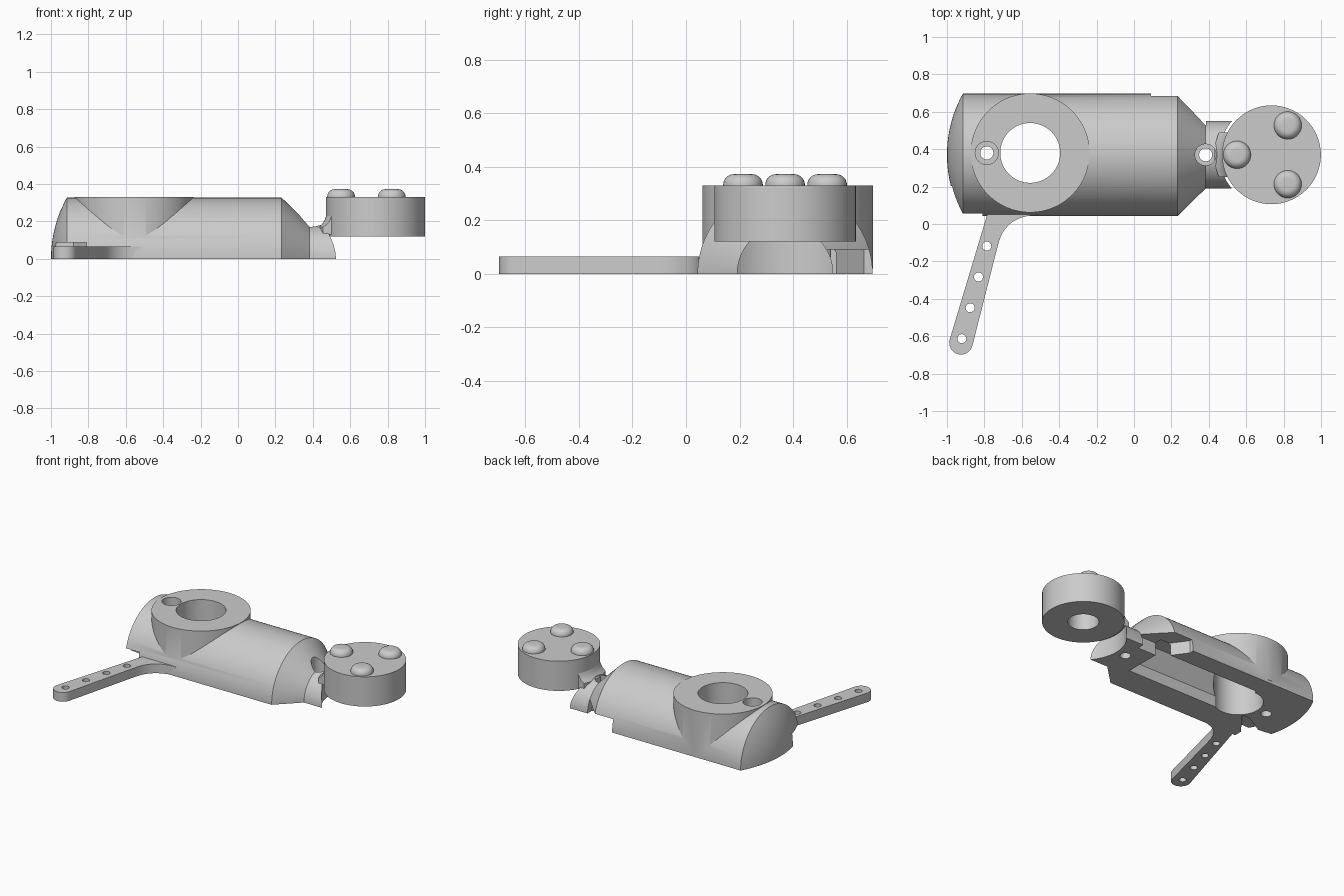
import bpy, bmesh, math
from mathutils import Matrix, Vector

if "Cube" in bpy.data.objects:
    bpy.data.objects.remove(bpy.data.objects["Cube"])

CY = 0.37                      # body axis in y
HUB = (-0.555, 0.38)           # ring centre
DISC = (0.735, CY)             # end disc centre

grey = bpy.data.materials.new("light_grey")
grey.diffuse_color = (0.6, 0.6, 0.6, 1)
grey.use_nodes = True
grey.node_tree.nodes["Principled BSDF"].inputs["Base Color"].default_value = grey.diffuse_color


def make(name, bm):
    bmesh.ops.remove_doubles(bm, verts=bm.verts, dist=1e-5)
    bmesh.ops.recalc_face_normals(bm, faces=bm.faces)
    me = bpy.data.meshes.new(name)
    bm.to_mesh(me)
    bm.free()
    me.materials.append(grey)
    ob = bpy.data.objects.new(name, me)
    bpy.context.collection.objects.link(ob)
    return ob


def cylinder(name, x, y, z0, z1, r, seg=64):
    bm = bmesh.new()
    bmesh.ops.create_cone(bm, cap_ends=True, segments=seg, radius1=r, radius2=r, depth=z1 - z0,
                          matrix=Matrix.Translation((x, y, (z0 + z1) / 2)))
    return make(name, bm)


def box(name, x0, x1, y0, y1, z0, z1):
    bm = bmesh.new()
    m = Matrix.Translation(((x0 + x1) / 2, (y0 + y1) / 2, (z0 + z1) / 2))
    bmesh.ops.create_cube(bm, size=1, matrix=m @ Matrix.Diagonal((x1 - x0, y1 - y0, z1 - z0, 1)))
    return make(name, bm)


def revolve(name, points, centre, axis, seg):
    bm = bmesh.new()
    vs = [bm.verts.new(p) for p in points]
    es = [bm.edges.new(p) for p in zip(vs, vs[1:])]
    bmesh.ops.spin(bm, geom=vs + es, cent=centre, axis=axis, angle=math.tau, steps=seg)
    return make(name, bm)


def prism(name, points, offset):
    bm = bmesh.new()
    f = bm.faces.new([bm.verts.new(p) for p in points])
    new = bmesh.ops.extrude_face_region(bm, geom=[f])["geom"]
    bmesh.ops.translate(bm, vec=offset, verts=[v for v in new if isinstance(v, bmesh.types.BMVert)])
    return make(name, bm)


def plan_prism(name, points, z0, z1):
    return prism(name, [(x, y, z0) for x, y in points], (0, 0, z1 - z0))


def combine(target, tool, op="DIFFERENCE"):
    mod = target.modifiers.new("combine", "BOOLEAN")
    mod.operation, mod.object, mod.solver = op, tool, "EXACT"
    dg = bpy.context.evaluated_depsgraph_get()
    me = bpy.data.meshes.new_from_object(target.evaluated_get(dg))
    target.modifiers.clear()
    target.data = me
    bpy.data.objects.remove(tool)


# Half-round body: domed end, barrel, cone and neck
R, sag = 0.327, 0.085
ball = (R * R + sag * sag) / (2 * sag)
amax = math.asin(R / ball)
prof = []
for i in range(11):
    a = amax * i / 10
    prof.append((-1 + ball * (1 - math.cos(a)), CY, ball * math.sin(a)))
prof += [(0.233, CY, R), (0.383, CY, 0.18), (0.6, CY, 0.18), (0.6, CY, 0)]
body = revolve("body", prof, (0, CY, 0), (1, 0, 0), 96)
combine(body, box("trim", -2, 2, -1, 2, -1, 0))

# Upright ring, and clearance for the end disc
combine(body, cylinder("ring", *HUB, 0.02, 0.33, 0.318, 96), "UNION")
combine(body, cylinder("disc_clearance", *DISC, -0.1, 0.5, 0.278, 96))
combine(body, cylinder("ring_hole", *HUB, -0.1, 0.5, 0.16))

# Underside channel with sloping sides
combine(body, prism("channel", [(-0.56, y, z) for y, z in (
    (0.24, -0.1), (0.56, -0.1), (0.56, 0.08), (0.48, 0.19), (0.32, 0.19), (0.24, 0.08))], (0.8, 0, 0)))

# Lever swing slots at the back and front
combine(body, plan_prism("back_slot", (
    (0.09, 0.9), (0.09, 0.665), (0.21, 0.5), (0.385, 0.5), (0.385, 0.9)), -0.1, 0.09))
combine(body, plan_prism("front_slot", (
    (-1.1, -0.1), (-0.81, -0.1), (-0.81, 0.1), (-0.68, 0.27), (-0.74, 0.27),
    (-0.88, 0.19), (-1.1, 0.22)), -0.1, 0.088))

# Counterbored screw holes
for x, y, r, z in ((-0.787, 0.38, 0.062, 0.1), (0.383, CY, 0.057, 0.1)):
    combine(body, cylinder("bore", x, y, z, 0.6, r, 40))
    combine(body, cylinder("screw_hole", x, y, -0.1, 0.6, 0.035, 32))

# Curved web joining neck to disc
web_profile = ((0.2, 0.13), (0.305, 0.13), (0.305, 0.17), (0.285, 0.185), (0.27, 0.21), (0.262, 0.235), (0.2, 0.235))
web = revolve("neck_web", [(DISC[0] - r, CY, z) for r, z in web_profile + web_profile[:1]],
              (*DISC, 0), (0, 0, 1), 96)
combine(web, box("web_limit", 0.3, 0.52, 0.25, 0.49, 0, 0.5), "INTERSECT")

# Lever arm with rounded tip and a filleted root
tip, slope = Vector((-0.925, -0.635)), math.atan2(0.66, 0.165)
outline = []
for i in range(17):
    a = slope + math.pi / 2 + math.pi * i / 16
    outline.append(tip + 0.063 * Vector((math.cos(a), math.sin(a))))
p, q, r = Vector((-0.728, -0.115)), Vector((-0.69, 0.045)), Vector((-0.52, 0.047))
for i in range(13):
    t = i / 12
    outline.append(p * (1 - t) ** 2 + q * 2 * t * (1 - t) + r * t * t)
outline += [Vector((-0.52, 0.2)), Vector((-0.74, 0.2))]
arm = plan_prism("lever_arm", outline, 0, 0.065)
for i in range(4):
    combine(arm, cylinder("arm_hole", -0.787 - 0.0445 * i, -0.118 - 0.165 * i, -0.1, 0.2, 0.024, 24))

# End disc with a blind socket underneath
disc = cylinder("end_disc", *DISC, 0.12, 0.33, 0.264, 96)
combine(disc, cylinder("socket", *DISC, 0.0, 0.27, 0.1, 48))

# Three rounded buttons
buttons = []
for x, y in ((0.551, CY), (0.822, CY + 0.157), (0.822, CY - 0.157)):
    pts = [(x, y, 0.325), (x + 0.074, y, 0.325)]
    for i in range(9):
        a = math.pi / 2 * i / 8
        pts.append((x + 0.034 + 0.04 * math.cos(a), y, 0.332 + 0.04 * math.sin(a)))
    pts.append((x, y, 0.372))
    buttons.append(revolve("button", pts, (x, y, 0), (0, 0, 1), 32))

# Smooth curved faces, keep edges sharp
for ob in [body, web, arm, disc] + buttons:
    bpy.ops.object.select_all(action="DESELECT")
    ob.select_set(True)
    bpy.context.view_layer.objects.active = ob
    bpy.ops.object.shade_smooth_by_angle(angle=math.radians(25))
